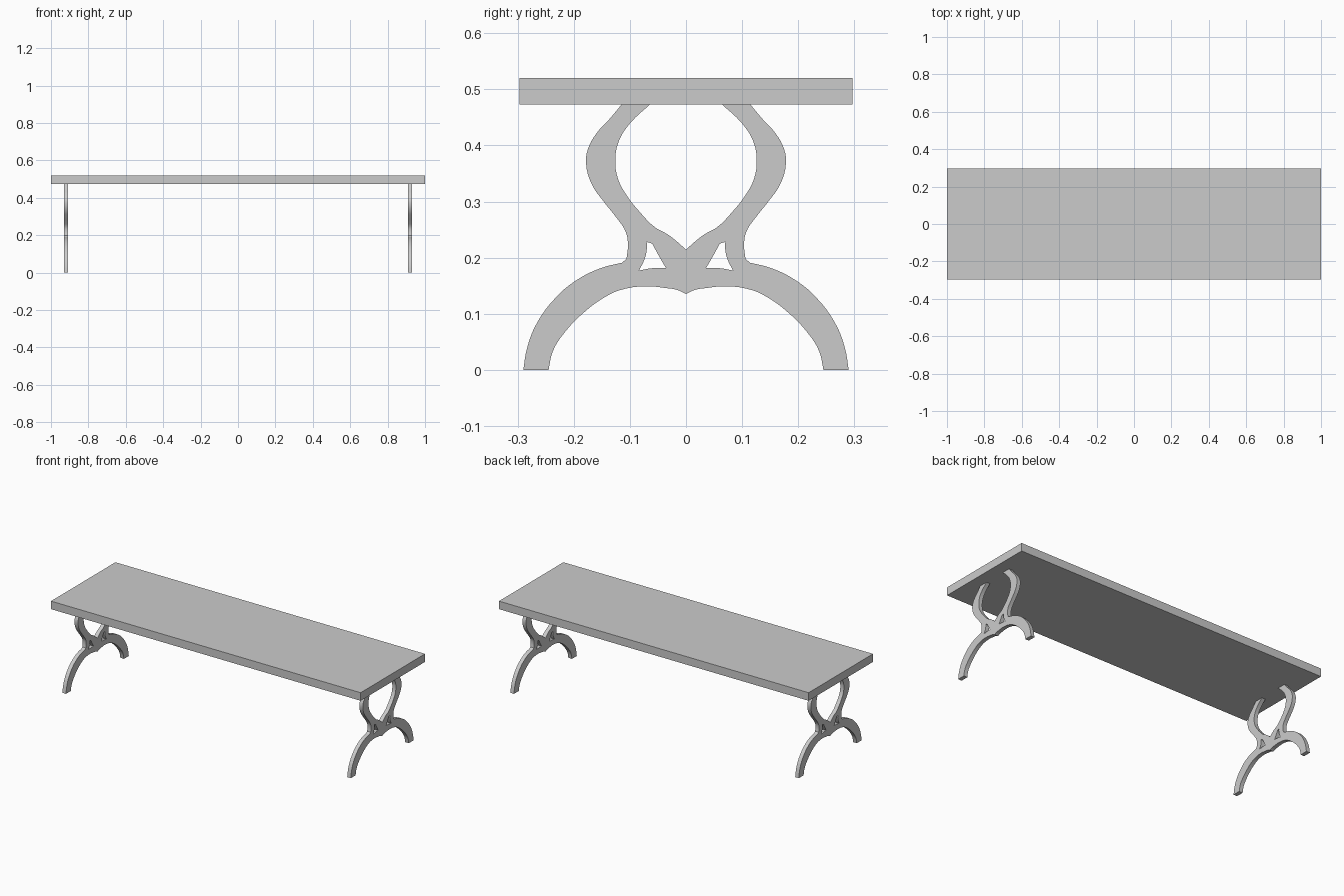
import bpy
from math import radians

if "Cube" in bpy.data.objects:
    bpy.data.objects.remove(bpy.data.objects["Cube"])

# Seat slab
bpy.ops.mesh.primitive_cube_add(size=1, location=(0, 0, 0.4965))
seat = bpy.context.object
seat.name = "seat"
seat.scale = (2, 0.594, 0.047)
bpy.ops.object.transform_apply(location=False, rotation=False, scale=True)

# Half outline of the leg (y, z), split into smooth runs that meet at corners
arch_inner = [(0, .135), (.014, .142), (.037, .146), (.073, .149), (.118, .142),
              (.144, .130), (.18, .104), (.216, .067), (.237, .034), (.245, 0)]
arch_outer = [(.29, 0), (.283, .040), (.266, .083), (.233, .128), (.198, .158),
              (.153, .181), (.114, .191)]
stem_outer = [(.106, .198), (.1035, .222), (.107, .245), (.123, .27), (.146, .299), (.168, .331),
              (.178, .367), (.175, .393), (.16, .421), (.1355, .448), (.114, .474)]
stem_inner = [(.063, .474), (.1, .439), (.12, .407), (.126, .372), (.121, .34),
              (.107, .313), (.082, .281), (.055, .254), (.032, .241), (.014, .227), (0, .214)]
half = [(y, z, i in (0, len(run) - 1))
        for run in (arch_inner, arch_outer, stem_outer, stem_inner)
        for i, (y, z) in enumerate(run)]
outline = half + [(-y, z, c) for y, z, c in half[-2:0:-1]]

# Small three-cornered opening
hole = [(.070, .228, True), (.060, .225, True), (.050, .206, False), (.036, .182, True),
        (.062, .181, False), (.084, .177, True), (.074, .197, False), (.070, .214, False)]


def add_spline(curve, pts):
    spline = curve.splines.new('BEZIER')
    spline.bezier_points.add(len(pts) - 1)
    spline.use_cyclic_u = True
    for bp, (y, z, corner) in zip(spline.bezier_points, pts):
        bp.co = (y, z, 0)
    for bp, (y, z, corner) in zip(spline.bezier_points, pts):
        bp.handle_left_type = bp.handle_right_type = 'VECTOR' if corner else 'AUTO'


# Leg frames, one at each end
for name, x in (("left_leg", -0.92), ("right_leg", 0.92)):
    curve = bpy.data.curves.new(name, 'CURVE')
    curve.dimensions = '2D'
    curve.fill_mode = 'BOTH'
    curve.extrude = 0.0115
    curve.resolution_u = 4
    add_spline(curve, outline)
    add_spline(curve, hole)
    add_spline(curve, [(-y, z, c) for y, z, c in hole])
    leg = bpy.data.objects.new(name, curve)
    leg.location.x = x
    leg.rotation_euler = (radians(90), 0, radians(90))
    bpy.context.collection.objects.link(leg)
    bpy.ops.object.select_all(action='DESELECT')
    leg.select_set(True)
    bpy.context.view_layer.objects.active = leg
    bpy.ops.object.convert(target='MESH')
    bpy.ops.object.shade_smooth_by_angle(angle=radians(30))
